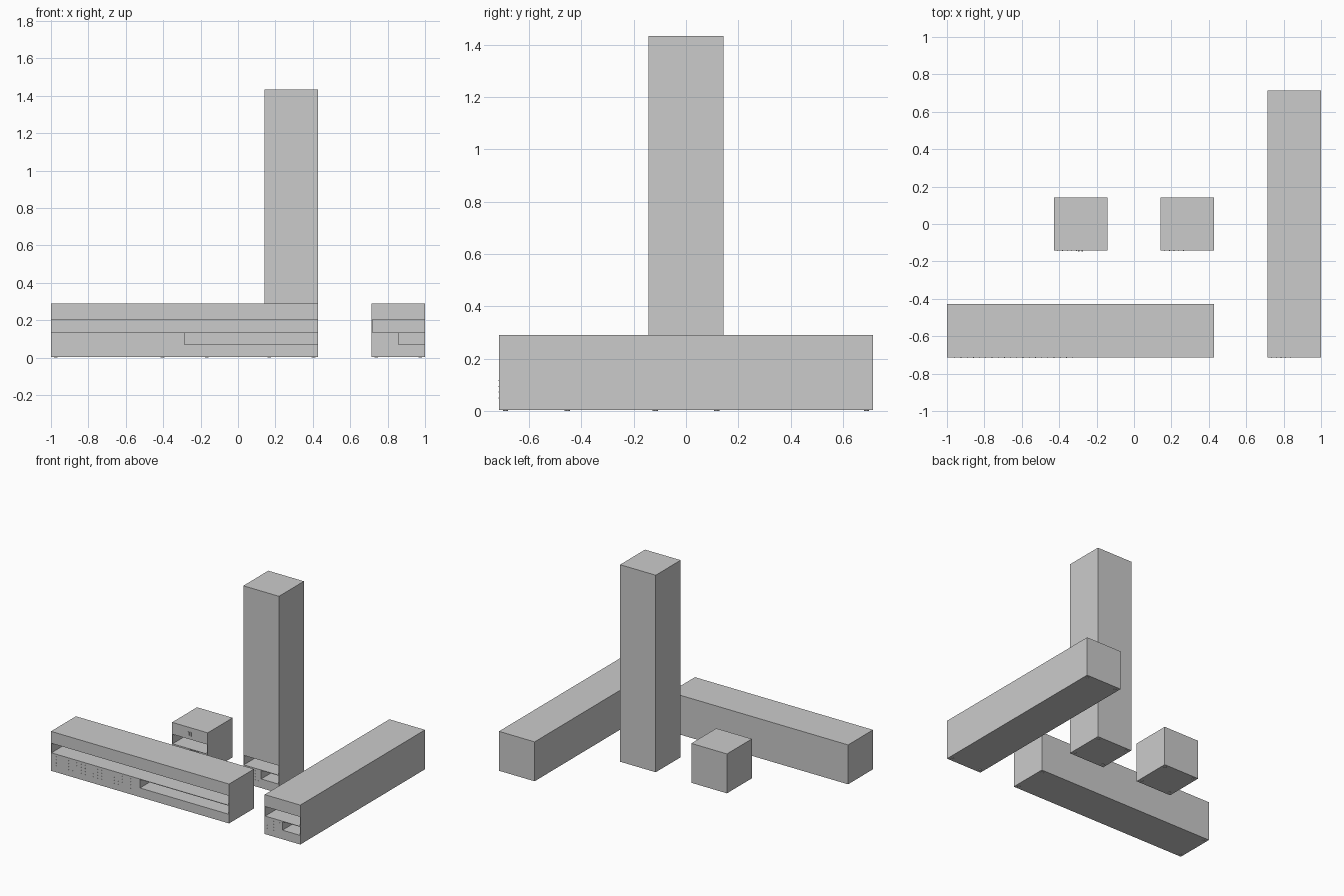
import bpy, bmesh
from mathutils import Matrix, Vector

if "Cube" in bpy.data.objects:
    bpy.data.objects.remove(bpy.data.objects["Cube"])

U = 2 / 7          # one module
B = 0.004          # underside height, carried by tiny feet
T = 0.004          # wall thickness


def finish(name, bm):
    me = bpy.data.meshes.new(name)
    bm.to_mesh(me)
    bm.free()
    ob = bpy.data.objects.new(name, me)
    bpy.context.collection.objects.link(ob)
    return ob


def add_box(bm, lo, hi):
    lo, hi = Vector(lo), Vector(hi)
    s = hi - lo
    m = Matrix.Translation((lo + hi) / 2) @ Matrix.Diagonal((s.x, s.y, s.z, 1))
    bmesh.ops.create_cube(bm, size=1, matrix=m)


def box(name, lo, hi):
    bm = bmesh.new()
    add_box(bm, lo, hi)
    return finish(name, bm)


def add_disc(bm, pos, r, h, along_y):
    m = Matrix.Translation(pos)
    if along_y:
        m = m @ Matrix.Rotation(1.5707963, 4, 'X')
    bmesh.ops.create_cone(bm, cap_ends=True, segments=10, radius1=r, radius2=r,
                          depth=h, matrix=m)


def cut(body, name, lo, hi):
    c = box(name, lo, hi)
    c.hide_render = True
    c.display_type = 'WIRE'
    mod = body.modifiers.new(name, 'BOOLEAN')
    mod.operation = 'DIFFERENCE'
    mod.solver = 'EXACT'
    mod.object = c


def cabinet(name, x, y, w, d, h, cols, span, knobs=False):
    """Cabinet with front-left corner at x, y: open shelf, lower right niche."""
    mid = x + w / 2
    body = box(name + "_body", (x, y, B), (x + w, y + d, B + h))
    # open shelf across the full width, and half-width niche below it
    cut(body, name + "_shelf_cutter", (x + T, y - .05, .135), (x + w - T, y + d - T, .204))
    cut(body, name + "_niche_cutter", (mid, y - .05, .070), (x + w - T, y + d - T, .131))
    # small studs on the lower left panel
    bm = bmesh.new()
    cx = x + w / 4
    for i in range(cols):
        px = cx + span * (i / (cols - 1) - .5)
        for j in range(4):
            add_disc(bm, (px, y - .0005, .05 + j * .022), .002, .003, True)
    finish(name + "_studs", bm)
    # feet
    bm = bmesh.new()
    for fx in (x + .025, x + w - .025):
        for fy in (y + .025, y + d - .025):
            add_disc(bm, (fx, fy, .0025), .01, .005, False)
    finish(name + "_feet", bm)
    # paired pulls in the middle of the top panel
    if knobs:
        bm = bmesh.new()
        for s in (-1, 1):
            px = mid + s * .009
            add_box(bm, (px - .004, y - .004, .23), (px + .004, y + .002, .258))
        finish(name + "_pulls", bm)


cabinet("small_cabinet", -1.5 * U, -.5 * U, U, U, U, 5, .1, True)
cabinet("tall_cabinet", .5 * U, -.5 * U, U, U, 5 * U, 5, .1)
cabinet("wide_cabinet", -3.5 * U, -2.5 * U, 5 * U, U, U, 20, .63)
cabinet("deep_cabinet", 2.5 * U, -2.5 * U, U, 5 * U, U, 5, .1)
